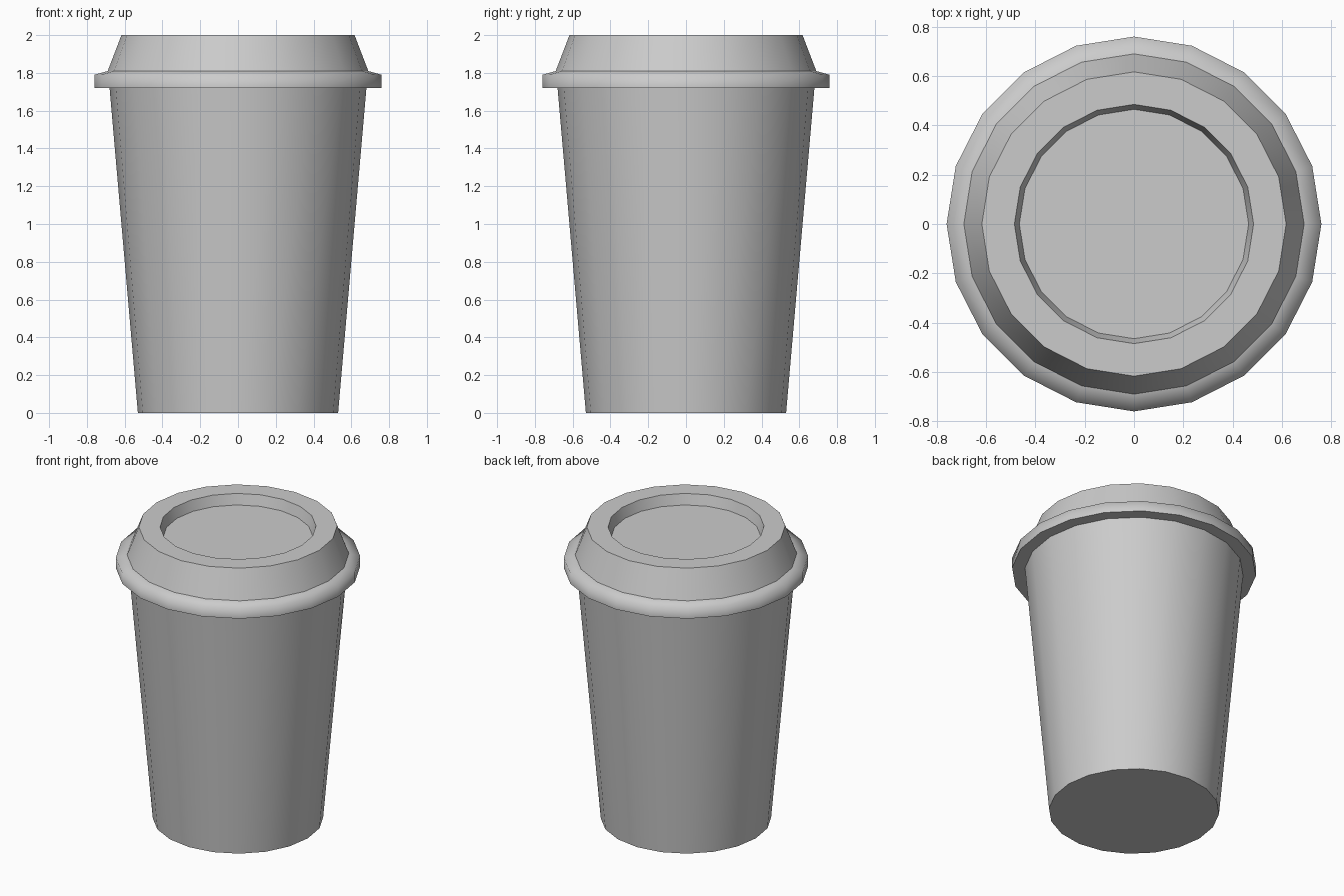
import bpy, bmesh
from math import cos, sin, tau

if "Cube" in bpy.data.objects:
    bpy.data.objects.remove(bpy.data.objects["Cube"])

SIDES = 20


def lathe(name, profile, sharp, cap_start=False, cap_end=False):
    """Spin (radius, z) points about z; sharp lists the profile rings kept hard."""
    bm = bmesh.new()
    rings = [[bm.verts.new((r * cos(tau * i / SIDES), r * sin(tau * i / SIDES), z))
              for i in range(SIDES)] for r, z in profile]
    for lower, upper in zip(rings, rings[1:]):
        for i in range(SIDES):
            j = (i + 1) % SIDES
            bm.faces.new((lower[i], lower[j], upper[j], upper[i]))
    if cap_start:
        bm.faces.new(rings[0][::-1])
    if cap_end:
        bm.faces.new(rings[-1])
    for f in bm.faces:
        f.smooth = True
    for k in sharp:
        for i in range(SIDES):
            bm.edges.get((rings[k][i], rings[k][(i + 1) % SIDES])).smooth = False
    mesh = bpy.data.meshes.new(name)
    bm.to_mesh(mesh)
    bm.free()
    obj = bpy.data.objects.new(name, mesh)
    bpy.context.collection.objects.link(obj)
    return obj


# Tapered cup body with closed base
lathe("cup_body", [(0.53, 0), (0.68, 1.72)], [0], cap_start=True)

# Lid: underside, rounded rim, sloped shoulder, top ring and recessed centre
lathe("lid", [(0.68, 1.72), (0.76, 1.72), (0.76, 1.79), (0.69, 1.81),
              (0.617, 2.0), (0.485, 2.0), (0.465, 1.93)],
      [1, 3, 4, 5, 6], cap_end=True)
